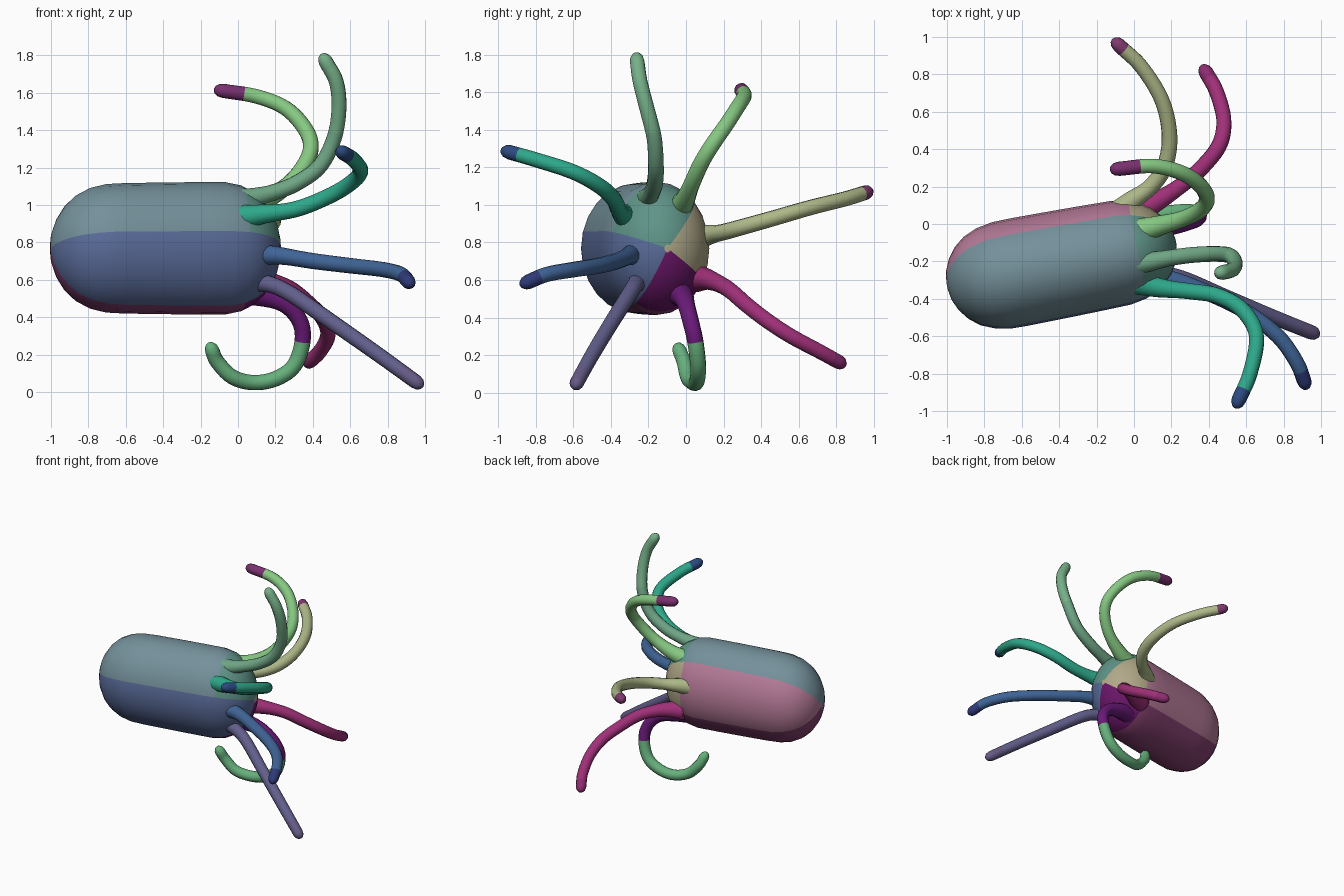
import bpy, bmesh, math
from mathutils import Vector

if "Cube" in bpy.data.objects:
    bpy.data.objects.remove(bpy.data.objects["Cube"])


def material(name, hex_rgb):
    rgb = [int(hex_rgb[i:i + 2], 16) / 255 for i in (0, 2, 4)]
    m = bpy.data.materials.new(name)
    m.diffuse_color = [((c + 0.055) / 1.055) ** 2.4 for c in rgb] + [1]
    m.use_nodes = True
    m.node_tree.nodes["Principled BSDF"].inputs["Base Color"].default_value = m.diffuse_color
    return m


def loft(name, rings, mats, pick):
    """Skin (centre, u, v) rings; pick(ring fraction, angle) gives the material slot."""
    bm = bmesh.new()
    n = 24 if len(mats) > 2 else 12
    rows = []
    for c, u, v in rings:
        rows.append([bm.verts.new(c + u * math.cos(a) + v * math.sin(a))
                     for a in (2 * math.pi * i / n for i in range(n))])
    for r, (a, b) in enumerate(zip(rows, rows[1:])):
        for i in range(n):
            j = (i + 1) % n
            f = bm.faces.new((a[i], a[j], b[j], b[i]))
            f.material_index = pick(r / (len(rows) - 1), 360 * (i + 0.5) / n)
    bm.faces.new(rows[0][::-1]).material_index = pick(0, 0)
    bm.faces.new(rows[-1]).material_index = pick(1, 0)
    bmesh.ops.recalc_face_normals(bm, faces=bm.faces)
    for f in bm.faces:
        f.smooth = True
    me = bpy.data.meshes.new(name)
    bm.to_mesh(me)
    bm.free()
    for m in mats:
        me.materials.append(m)
    ob = bpy.data.objects.new(name, me)
    bpy.context.collection.objects.link(ob)
    return ob


def catmull(pts, steps=5):
    p = [pts[0] * 2 - pts[1]] + pts + [pts[-1] * 2 - pts[-2]]
    out = []
    for i in range(1, len(p) - 2):
        a, b, c, d = p[i - 1:i + 3]
        for s in range(steps):
            t = s / steps
            out.append(0.5 * (2 * b + (c - a) * t + (2 * a - 5 * b + 4 * c - d) * t * t
                              + (3 * b - a - 3 * c + d) * t ** 3))
    return out + [pts[-1]]


def tentacle(name, pts, base_hex, tip_hex, split):
    path = catmull([Vector(p) for p in pts])
    n = len(path)
    dirs = [(path[min(i + 1, n - 1)] - path[max(i - 1, 0)]).normalized() for i in range(n)]
    u = dirs[0].orthogonal().normalized()
    rings = []
    for i, (c, d) in enumerate(zip(path, dirs)):
        u = (u - d * u.dot(d)).normalized()
        t = i / (n - 1)
        r = 0.046 - 0.007 * t + 0.03 * max(0, 1 - t / 0.25) ** 1.5
        rings.append((c, u * r, d.cross(u) * r))
    # Rounded tip
    c, d = path[-1], dirs[-1]
    for ang in (30, 60, 82):
        k = 0.039 * math.cos(math.radians(ang))
        rings.append((c + d * 0.05 * math.sin(math.radians(ang)), u * k, d.cross(u) * k))
    loft(name, rings, [material(name + "_base", base_hex), material(name + "_tip", tip_hex)],
         lambda f, a: int(f > split))


# Body: long oval capsule, tilted in plan
A, B = Vector((-1.0, -0.33, 0.768)), Vector((0.225, -0.098, 0.768))
axis = (B - A).normalized()
side = Vector((-axis.y, axis.x, 0))
up = Vector((0, 0, 1))
stations = [(0, .06), (.008, .26), (.03, .46), (.065, .65), (.11, .80), (.17, .91), (.24, .97),
            (.32, .985), (.5, .995), (.65, 1), (.76, 1), (.83, .95), (.88, .86), (.92, .74),
            (.955, .58), (.98, .40), (.995, .2), (1, .06)]
rings = [(A.lerp(B, t), side * (0.305 - 0.03 * t) * s, up * 0.354 * s) for t, s in stations]
body_mats = [material("body_pink", "B57A98"), material("body_top", "74909A"),
             material("body_blue", "5A6C9A"), material("body_belly", "84406F"),
             material("body_sand", "B0A888"), material("body_purple", "6A1668"),
             material("body_teal", "5F9488")]


def body_slot(f, a):
    front = f > 0.6
    if a < 45 or a > 330:
        return 4 if front else 0
    if a < 165:
        return 6 if front else 1
    if a < 235:
        return 2
    return 5 if front else 3


loft("body", rings, body_mats, body_slot)

# Eight tentacles fanning out from the open end
tentacle("upright_tentacle",
         [(-.08, -.22, 1.02), (.06, -.205, 1.035), (.2, -.18, 1.07), (.32, -.165, 1.12), (.44, -.16, 1.21),
          (.515, -.17, 1.36), (.54, -.21, 1.52), (.525, -.245, 1.66), (.47, -.26, 1.765)],
         "6FA585", "76B088", .6)
tentacle("upper_back_tentacle",
         [(-.02, -.05, .97), (.13, -.01, 1.02), (.27, .03, 1.11), (.36, .08, 1.22), (.39, .14, 1.32),
          (.35, .21, 1.42), (.25, .275, 1.52), (.1, .31, 1.58), (-.08, .295, 1.61)],
         "86C882", "7A3070", .86)
tentacle("upper_front_tentacle",
         [(-.02, -.30, .93), (.13, -.34, .95), (.3, -.36, .975), (.45, -.385, 1.03), (.58, -.46, 1.10),
          (.655, -.6, 1.175), (.62, -.8, 1.24), (.56, -.94, 1.28)],
         "2DA88A", "2C4A80", .86)
tentacle("middle_front_tentacle",
         [(-.02, -.28, .735), (.2, -.30, .73), (.4, -.37, .70), (.6, -.47, .675), (.77, -.6, .655),
          (.87, -.74, .63), (.91, -.84, .59)],
         "3F6496", "2E3A78", .8)
tentacle("lower_front_tentacle",
         [(-.02, -.23, .60), (.15, -.265, .58), (.28, -.3, .525), (.5, -.395, .375), (.75, -.5, .2),
          (.95, -.58, .055)],
         "625F8C", "665A85", .8)
tentacle("curled_bottom_tentacle",
         [(-.02, -.06, .54), (.13, -.02, .515), (.25, 0, .47), (.33, .025, .38), (.345, .05, .27),
          (.3, .065, .14), (.2, .06, .07), (.08, .045, .05), (-.03, .01, .08), (-.11, -.01, .16),
          (-.138, -.033, .22)],
         "6A1A78", "66B07C", .36)
tentacle("lower_back_tentacle",
         [(-.02, .05, .61), (.13, .125, .6), (.27, .22, .555), (.38, .32, .47), (.46, .43, .385),
          (.48, .56, .3), (.44, .71, .22), (.385, .81, .165)],
         "A03078", "8E2C70", .85)
tentacle("middle_back_tentacle",
         [(-.1, .04, .82), (-.01, .125, .84), (.09, .2, .855), (.165, .31, .885), (.19, .47, .93),
          (.15, .66, .985), (.04, .84, 1.03), (-.08, .955, 1.065)],
         "ADB888", "803A70", .88)
